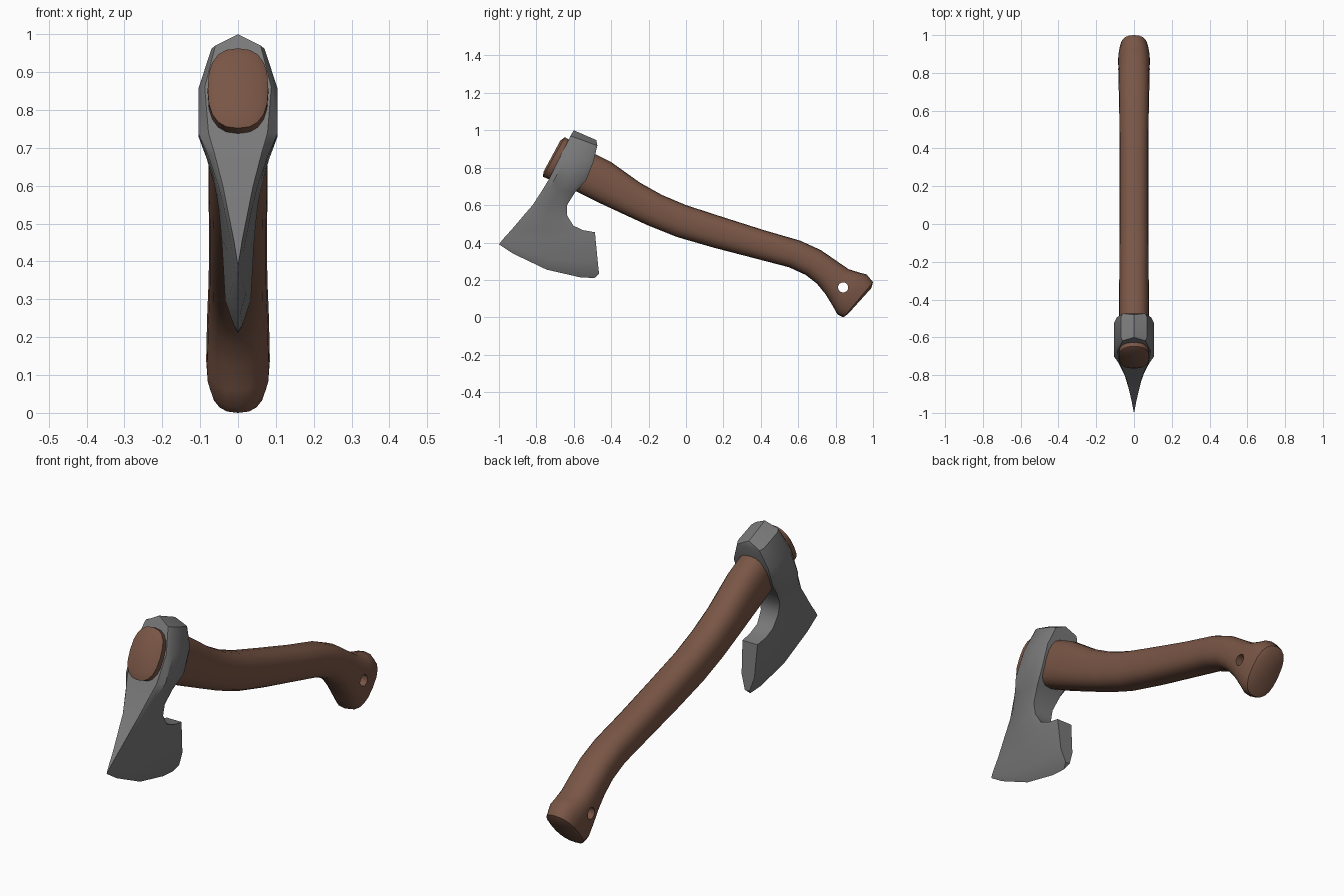
import bpy, bmesh, math
from mathutils import Vector

if "Cube" in bpy.data.objects:
    bpy.data.objects.remove(bpy.data.objects["Cube"])


def material(name, rgb):
    m = bpy.data.materials.new(name)
    m.diffuse_color = (*rgb, 1)
    m.use_nodes = True
    m.node_tree.nodes["Principled BSDF"].inputs["Base Color"].default_value = m.diffuse_color
    return m


def loft(name, rings, mat, caps):
    """Skin a list of closed rings of points."""
    bm = bmesh.new()
    vs = [[bm.verts.new(p) for p in r] for r in rings]
    n = len(vs[0])
    for a, b in zip(vs, vs[1:]):
        for i in range(n):
            j = (i + 1) % n
            bm.faces.new((a[i], a[j], b[j], b[i]))
    if caps:
        bm.faces.new(vs[0])
        bm.faces.new(vs[-1])
    bmesh.ops.remove_doubles(bm, verts=bm.verts, dist=0.0005)
    bmesh.ops.recalc_face_normals(bm, faces=bm.faces)
    me = bpy.data.meshes.new(name)
    bm.to_mesh(me)
    bm.free()
    me.materials.append(mat)
    ob = bpy.data.objects.new(name, me)
    bpy.context.collection.objects.link(ob)
    return ob


def smooth(ob, deg):
    bpy.ops.object.select_all(action='DESELECT')
    ob.select_set(True)
    bpy.context.view_layer.objects.active = ob
    bpy.ops.object.shade_smooth_by_angle(angle=math.radians(deg))


wood = material("brown wood", (0.19, 0.092, 0.06))
steel = material("grey steel", (0.19, 0.19, 0.19))

# Handle: stations of top y, top z, bottom y, bottom z, half width
stations = [
    (-.672, .945, -.762, .778, .062), (-.648, .963, -.765, .752, .08),
    (-.50, .88, -.60, .68, .08), (-.40, .83, -.47, .615, .08),
    (-.246, .72, -.33, .55, .078), (-.13, .655, -.20, .49, .078),
    (0, .60, -.05, .43, .077), (.20, .535, .15, .372, .077),
    (.42, .465, .37, .315, .077), (.61, .41, .55, .268, .078),
    (.72, .36, .64, .227, .08), (.80, .305, .70, .18, .082),
    (.87, .257, .745, .125, .083), (.925, .24, .785, .06, .085),
    (.965, .23, .81, .015, .083), (1.0, .188, .842, 0, .075),
    (.99, .155, .868, .02, .055),
]
SEG = 20
rings = []
for ty, tz, by, bz, w in stations:
    top, bot = Vector((0, ty, tz)), Vector((0, by, bz))
    mid, half = (top + bot) / 2, (top - bot) / 2
    ring = []
    for i in range(SEG):
        a = 2 * math.pi * i / SEG
        c, s = math.cos(a), math.sin(a)
        x = math.copysign(abs(c) ** 0.8, c) * w
        ring.append(mid + half * math.copysign(abs(s) ** 0.8, s) + Vector((x, 0, 0)))
    rings.append(ring)
handle = loft("handle", rings, wood, True)

# Lanyard hole through the grip end
bpy.ops.mesh.primitive_cylinder_add(vertices=20, radius=0.027, depth=0.5,
                                    location=(0, .84, .16), rotation=(0, math.pi / 2, 0))
cutter = bpy.context.object
cutter.name = "hole_cutter"
cutter.hide_render = True
cutter.data.materials.append(wood)
mod = handle.modifiers.new("hole", 'BOOLEAN')
mod.operation = 'DIFFERENCE'
mod.solver = 'EXACT'
mod.object = cutter
dg = bpy.context.evaluated_depsgraph_get()
cut_mesh = bpy.data.meshes.new_from_object(handle.evaluated_get(dg))
handle.modifiers.clear()
handle.data = cut_mesh
bpy.data.objects.remove(cutter)
smooth(handle, 50)

# Axe head: rows from poll to cutting edge
# front y, front z, back y, back z, four half widths front to back, downward sag
rows = [
    (-.60, 1.0, -.48, .948, 0, 0, 0, 0, 0),
    (-.618, .97, -.474, .918, .06, .07, .07, .06, 0),
    (-.672, .86, -.495, .83, .088, .105, .105, .092, 0),
    (-.732, .74, -.535, .73, .078, .105, .105, .09, 0),
    (-.765, .685, -.592, .67, .062, .08, .083, .07, 0),
    (-.82, .60, -.636, .60, .04, .052, .062, .055, 0),
    (-.868, .545, -.636, .545, .029, .038, .052, .046, 0),
    (-.914, .49, -.602, .49, .018, .027, .046, .042, 0),
    (-.945, .455, -.55, .466, .011, .02, .044, .042, 0),
    (-.968, .43, -.487, .455, .007, .015, .042, .04, .015),
    (-.993, .40, -.472, .30, .002, .008, .034, .034, .035),
    (-1.0, .39, -.465, .232, 0, .002, .012, .012, .045),
    (-1.0, .39, -.49, .21, 0, 0, 0, 0, .045),
]
rings = []
for fy, fz, by, bz, w0, w1, w2, w3, sag in rows:
    side = []
    for t, w in ((0, w0), (.15, w1), (.5, (w1 + w2) / 2), (.85, w2), (1, w3)):
        side.append((w, fy + (by - fy) * t, fz + (bz - fz) * t - sag * 4 * t * (1 - t)))
    rings.append(side + [(-x, y, z) for x, y, z in reversed(side)])
head = loft("axe_head", rings, steel, False)
smooth(head, 38)
